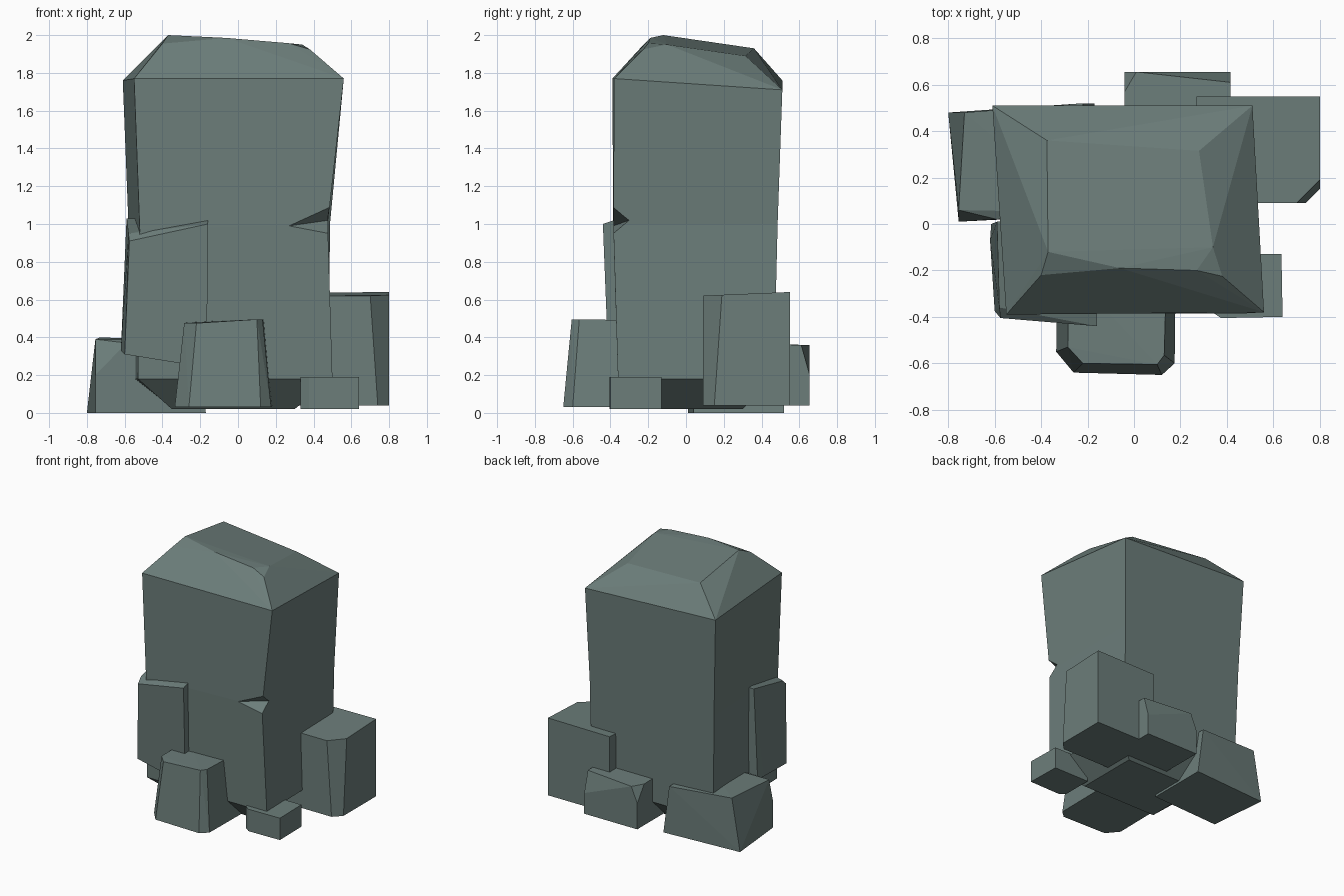
import bpy, bmesh, math

stone = bpy.data.materials.new("grey green stone")
stone.diffuse_color = (0.150, 0.207, 0.195, 1)


def finish(name, bm):
    """Tidy the faces and turn the bmesh into a flat shaded object."""
    bmesh.ops.remove_doubles(bm, verts=bm.verts[:], dist=0.0005)
    bmesh.ops.dissolve_limit(bm, angle_limit=math.radians(1.5),
                             verts=bm.verts[:], edges=bm.edges[:])
    bmesh.ops.recalc_face_normals(bm, faces=bm.faces[:])
    mesh = bpy.data.meshes.new(name)
    bm.to_mesh(mesh)
    bm.free()
    mesh.materials.append(stone)
    obj = bpy.data.objects.new(name, mesh)
    bpy.context.collection.objects.link(obj)
    return obj


def add_hull(bm, points):
    verts = [bm.verts.new(p) for p in points]
    out = bmesh.ops.convex_hull(bm, input=verts)
    unused = [v for v in out["geom_interior"] if isinstance(v, bmesh.types.BMVert)]
    bmesh.ops.delete(bm, geom=unused, context='VERTS')


def rock(name, points):
    """A chiselled block: the convex hull of its corners."""
    bm = bmesh.new()
    add_hull(bm, points)
    return finish(name, bm)


# Main pillar: four-sided rings (front left, front right, back right, back left)
rim = [(-0.55, -0.39, 1.77), (0.56, -0.38, 1.77), (0.51, 0.51, 1.71), (-0.61, 0.51, 1.76)]
rings = [
    [(-0.35, -0.20, 0.02), (0.30, -0.20, 0.02), (0.30, 0.30, 0.02), (-0.35, 0.30, 0.02)],
    [(-0.53, -0.36, 0.18), (0.50, -0.36, 0.18), (0.48, 0.465, 0.18), (-0.56, 0.465, 0.18)],
    [(-0.52, -0.385, 0.97), (0.475, -0.385, 1.0), (0.487, 0.485, 1.0), (-0.58, 0.485, 1.0)],
    rim,
]
crown = [(-0.375, 0.36, 1.93), (0.28, 0.315, 1.89), (0.34, -0.10, 1.95), (0.38, -0.225, 1.925),
         (0.27, -0.20, 1.957), (-0.06, -0.19, 1.985), (-0.37, -0.12, 2.0), (-0.40, -0.22, 1.955)]
bm = bmesh.new()
# Bevelled crown, open underneath so that it welds to the rim
add_hull(bm, rim + crown)
under = [f for f in bm.faces if all(v.co.z < 1.8 for v in f.verts)]
bmesh.ops.delete(bm, geom=under, context='FACES')
# Shaft and undercut foot
loops = [[bm.verts.new(p) for p in ring] for ring in rings]
for low, high in zip(loops, loops[1:]):
    for i in range(4):
        j = (i + 1) % 4
        bm.faces.new((low[i], low[j], high[j], high[i]))
bm.faces.new(loops[0][::-1])
pillar = finish("main_pillar", bm)

# Chip in the front right corner of the pillar
cutter = rock("chip_cutter", [(0.27, -0.385, 0.99), (0.48, -0.30, 1.02),
                              (0.58, -0.427, 1.165), (0.575, -0.427, 0.895)])
cutter.hide_render = True
cutter.hide_viewport = True
chip = pillar.modifiers.new("chip", 'BOOLEAN')
chip.operation = 'DIFFERENCE'
chip.solver = 'EXACT'
chip.object = cutter

# Slab leaning on the front left corner
rock("corner_slab", [
    (-0.575, -0.405, 0.91), (-0.16, -0.44, 1.00), (-0.165, -0.41, 0.24), (-0.60, -0.375, 0.31),
    (-0.58, -0.36, 0.95), (-0.16, -0.38, 1.02), (-0.59, 0.01, 1.03), (-0.16, 0.0, 1.03),
    (-0.62, -0.07, 0.33), (-0.615, 0.0, 0.33), (-0.17, 0.0, 0.26)])

# Tapered block at the front
rock("front_block", [
    (-0.33, -0.20, 0.03), (-0.335, -0.55, 0.03), (-0.26, -0.64, 0.03), (0.12, -0.65, 0.03),
    (0.175, -0.60, 0.03), (0.18, -0.20, 0.03),
    (-0.28, -0.20, 0.48), (-0.285, -0.53, 0.475), (-0.22, -0.60, 0.475), (0.10, -0.605, 0.495),
    (0.13, -0.565, 0.495), (0.14, -0.20, 0.49)])

# Small block at the front right
rock("small_block", [(x, y, z) for z in (0.02, 0.19) for x, y in (
    (0.33, -0.13), (0.33, -0.375), (0.375, -0.405), (0.64, -0.40), (0.635, -0.13))])

# Block on the right with a cut corner
rock("right_block", [
    (0.27, 0.09, 0.04), (0.74, 0.09, 0.04), (0.80, 0.15, 0.04), (0.80, 0.55, 0.04), (0.27, 0.55, 0.04),
    (0.27, 0.09, 0.62), (0.70, 0.09, 0.62), (0.80, 0.19, 0.625), (0.80, 0.55, 0.64), (0.27, 0.55, 0.635)])

# Block at the back
rock("back_block", [
    (-0.04, 0.25, 0.04), (0.415, 0.25, 0.04), (0.415, 0.655, 0.04), (-0.04, 0.655, 0.04),
    (-0.04, 0.25, 0.365), (0.415, 0.25, 0.365), (0.415, 0.61, 0.36), (0.01, 0.655, 0.36),
    (0.415, 0.655, 0.20), (-0.04, 0.655, 0.24), (-0.04, 0.57, 0.36)])

# Block on the left with a sloping side
rock("left_block", [
    (-0.80, 0.48, 0.0), (-0.755, 0.01, 0.0), (-0.17, 0.04, 0.0), (-0.17, 0.52, 0.0),
    (-0.755, 0.01, 0.20), (-0.73, 0.48, 0.40), (-0.755, 0.06, 0.39), (-0.59, 0.02, 0.37),
    (-0.22, 0.05, 0.38), (-0.22, 0.52, 0.37)])
